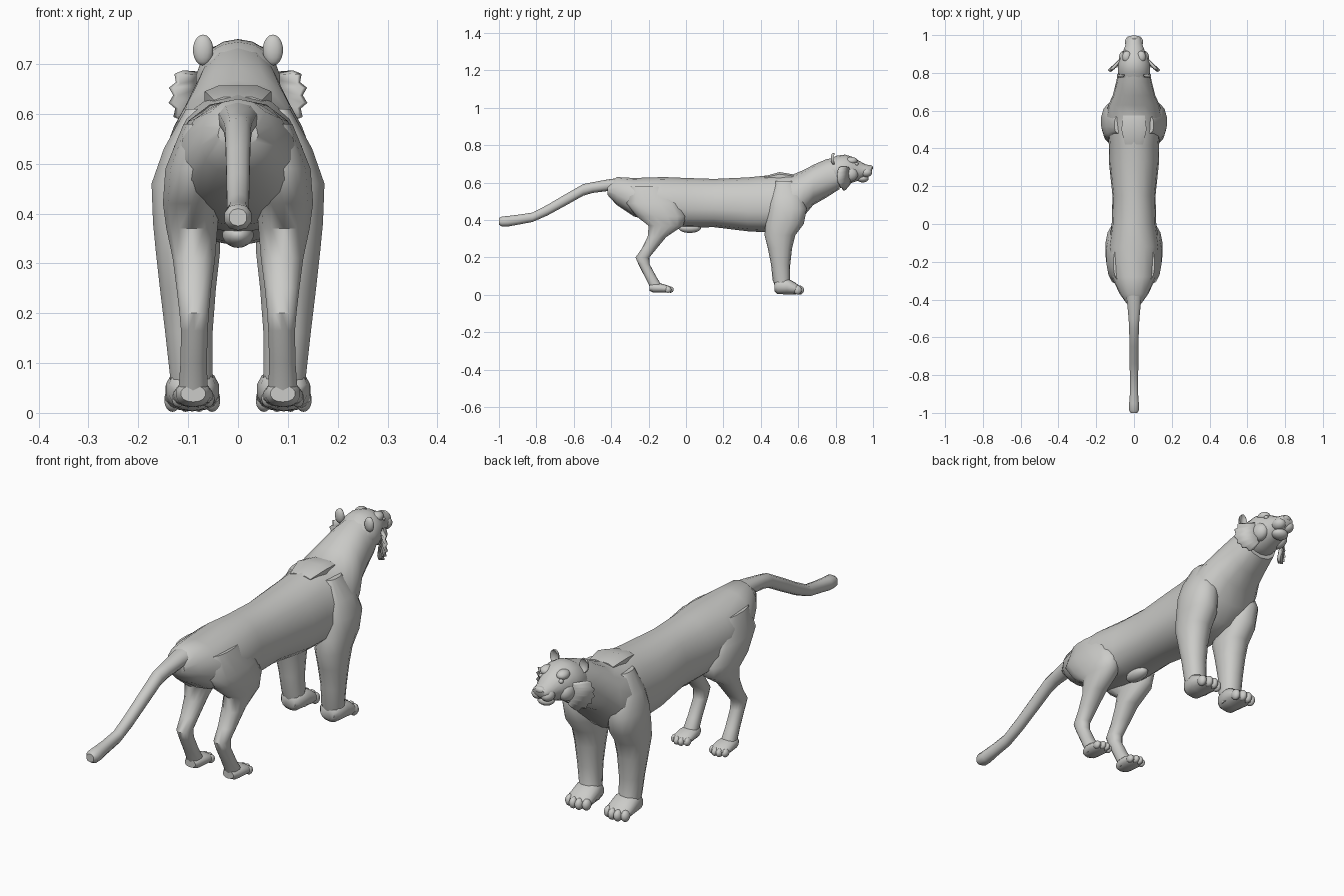
import bpy
import bmesh
from math import cos, sin, pi, radians, copysign
from mathutils import Vector

cube = bpy.data.objects.get("Cube")
if cube:
    bpy.data.objects.remove(cube)

GREY = (0.6, 0.6, 0.58, 1)
fur = bpy.data.materials.new("grey fur")
fur.use_nodes = True
fur.diffuse_color = GREY
fur.node_tree.nodes["Principled BSDF"].inputs["Base Color"].default_value = GREY


def finish(name, bm, angle=50):
    """Turn a bmesh into a smooth shaded, grey object."""
    bmesh.ops.recalc_face_normals(bm, faces=bm.faces)
    mesh = bpy.data.meshes.new(name)
    bm.to_mesh(mesh)
    bm.free()
    mesh.materials.append(fur)
    obj = bpy.data.objects.new(name, mesh)
    bpy.context.collection.objects.link(obj)
    bpy.ops.object.select_all(action='DESELECT')
    obj.select_set(True)
    bpy.context.view_layer.objects.active = obj
    bpy.ops.object.shade_smooth_by_angle(angle=radians(angle))
    return obj


def loft(name, stations, along='y', sides=14, power=0.9, egg=0.0, flip=1):
    """Rings at (position, low, high, x_min, x_max), running along y or z."""
    bm = bmesh.new()
    rings = []
    for s, lo, hi, x0, x1 in stations:
        ring = []
        for i in range(sides):
            a = 2 * pi * (i + 0.5) / sides
            u = copysign(abs(cos(a)) ** power, cos(a))
            v = copysign(abs(sin(a)) ** power, sin(a))
            x = flip * ((x0 + x1) / 2 + (x1 - x0) / 2 * u * (1 - egg * v))
            w = (lo + hi) / 2 + (hi - lo) / 2 * v
            ring.append(bm.verts.new((x, s, w) if along == 'y' else (x, w, s)))
        rings.append(ring)
    for a, b in zip(rings, rings[1:]):
        for i in range(sides):
            j = (i + 1) % sides
            bm.faces.new((a[i], a[j], b[j], b[i]))
    bm.faces.new(rings[0])
    bm.faces.new(rings[-1])
    return finish(name, bm)


def body(name, stations, **kw):
    """Loft that is symmetric about x = 0, with (y, low, high, half_width)."""
    return loft(name, [(y, lo, hi, -w, w) for y, lo, hi, w in stations], **kw)


def ball(name, centre, radii, cup=False):
    """Ellipsoid; a cupped one is hollowed on its +y side."""
    bm = bmesh.new()
    bmesh.ops.create_uvsphere(bm, u_segments=14, v_segments=9, radius=1)
    for v in bm.verts:
        if cup and v.co.y > 0.3:
            v.co.y = 0.9 - 1.2 * v.co.y
        v.co = Vector(centre) + Vector([c * r for c, r in zip(v.co, radii)])
    return finish(name, bm)


# Trunk and neck
body("torso", [
    (-.42, .535, .59, .04), (-.37, .48, .63, .075), (-.28, .42, .625, .118),
    (-.12, .375, .63, .135), (0, .36, .625, .117), (.15, .362, .62, .113),
    (.33, .34, .628, .132), (.42, .335, .637, .132), (.5, .335, .645, .142),
    (.57, .36, .643, .15), (.63, .42, .668, .135), (.68, .48, .695, .112),
    (.75, .52, .725, .094), (.82, .565, .74, .08)], egg=0.12)
body("shoulder_ridge", [(.42, .6, .635, .05), (.5, .6, .658, .07),
                        (.575, .6, .645, .06)], sides=8, power=0.6)
ball("belly_fold", (0, .02, .357), (.032, .06, .026))

# Tail
body("tail", [
    (-.34, .55, .628, .045), (-.42, .555, .617, .038), (-.5, .545, .602, .03),
    (-.55, .53, .592, .027), (-.65, .474, .535, .025), (-.74, .425, .482, .024),
    (-.82, .39, .44, .023), (-.9, .375, .428, .023), (-.95, .366, .422, .027),
    (-.985, .366, .419, .028), (-1, .375, .41, .018)], sides=10)

# Head and muzzle
body("head", [
    (.76, .59, .72, .075), (.805, .58, .744, .086), (.85, .585, .75, .084),
    (.89, .6, .738, .07), (.92, .61, .72, .056), (.955, .625, .7, .044),
    (.985, .645, .692, .036), (.995, .655, .688, .026)], sides=18, power=1)
ball("nose", (0, .985, .68), (.024, .015, .014))
ball("chin", (0, .945, .622), (.036, .032, .021))

for side, tag in ((1, "left"), (-1, "right")):
    # Facial features
    ball(tag + "_muzzle_pad", (side * .021, .963, .655), (.028, .033, .025))
    ball(tag + "_brow", (side * .038, .885, .717), (.025, .032, .02))
    ball(tag + "_cheek", (side * .05, .875, .645), (.032, .045, .04))
    ball(tag + "_eye", (side * .047, .912, .7), (.01, .01, .009))
    ball(tag + "_ear", (side * .07, .788, .728), (.021, .014, .031), cup=True)

    # Jagged cheek ruff
    bm = bmesh.new()
    pairs = []
    steps = 12
    for i in range(steps + 1):
        a = radians(45 - 130 * i / steps)
        tip = 1 if i % 2 else 0.86
        inner = (side * (.055 + .012 * cos(a)), .875, .645 + .05 * sin(a))
        outer = (side * (.062 + .074 * cos(a) * tip), .855 - .045 * cos(a),
                 .635 + .08 * sin(a) * tip)
        pairs.append((bm.verts.new(inner), bm.verts.new(outer)))
    for (a, b), (c, d) in zip(pairs, pairs[1:]):
        bm.faces.new((a, b, d, c))
    ruff = finish(tag + "_cheek_ruff", bm)
    mod = ruff.modifiers.new("thickness", 'SOLIDIFY')
    mod.thickness = 0.012
    mod.offset = 0

    # Front leg
    loft(tag + "_front_leg", [
        (.61, .48, .57, .06, .105), (.53, .45, .625, .05, .15),
        (.46, .44, .645, .04, .175), (.38, .425, .63, .035, .172),
        (.32, .42, .585, .035, .166), (.25, .437, .567, .043, .158),
        (.16, .455, .557, .05, .147), (.08, .463, .555, .05, .138),
        (.02, .485, .575, .045, .135)], along='z', flip=side)
    loft(tag + "_front_paw", [
        (.472, .02, .07, .06, .125), (.49, .004, .09, .045, .14),
        (.54, .003, .09, .037, .146), (.585, .003, .065, .037, .147),
        (.61, .006, .045, .045, .138)], flip=side)

    # Hind leg
    loft(tag + "_hind_leg", [
        (.58, -.3, -.12, .04, .11), (.49, -.32, -.03, .03, .147),
        (.42, -.265, 0, .035, .152), (.37, -.2, -.015, .04, .145),
        (.31, -.205, -.105, .045, .132), (.25, -.235, -.155, .053, .124),
        (.2, -.27, -.196, .058, .118), (.165, -.255, -.195, .06, .115),
        (.1, -.222, -.16, .062, .116), (.05, -.197, -.13, .06, .12),
        (.02, -.185, -.12, .06, .12)], along='z', flip=side)
    loft(tag + "_hind_paw", [
        (-.195, .022, .055, .065, .115), (-.175, .012, .065, .055, .125),
        (-.13, .012, .06, .05, .13), (-.095, .012, .05, .05, .13),
        (-.08, .018, .04, .058, .122)], flip=side)

    # Toes on both paws
    for i in range(4):
        bend = 0.012 if i in (1, 2) else 0
        x = side * (.052 + .0265 * i)
        ball(f"{tag}_front_toe_{i + 1}", (x, .597 + bend, .026), (.017, .022, .024))
        x = side * (.06 + .02 * i)
        ball(f"{tag}_hind_toe_{i + 1}", (x, -.096 + bend, .028), (.013, .018, .017))
